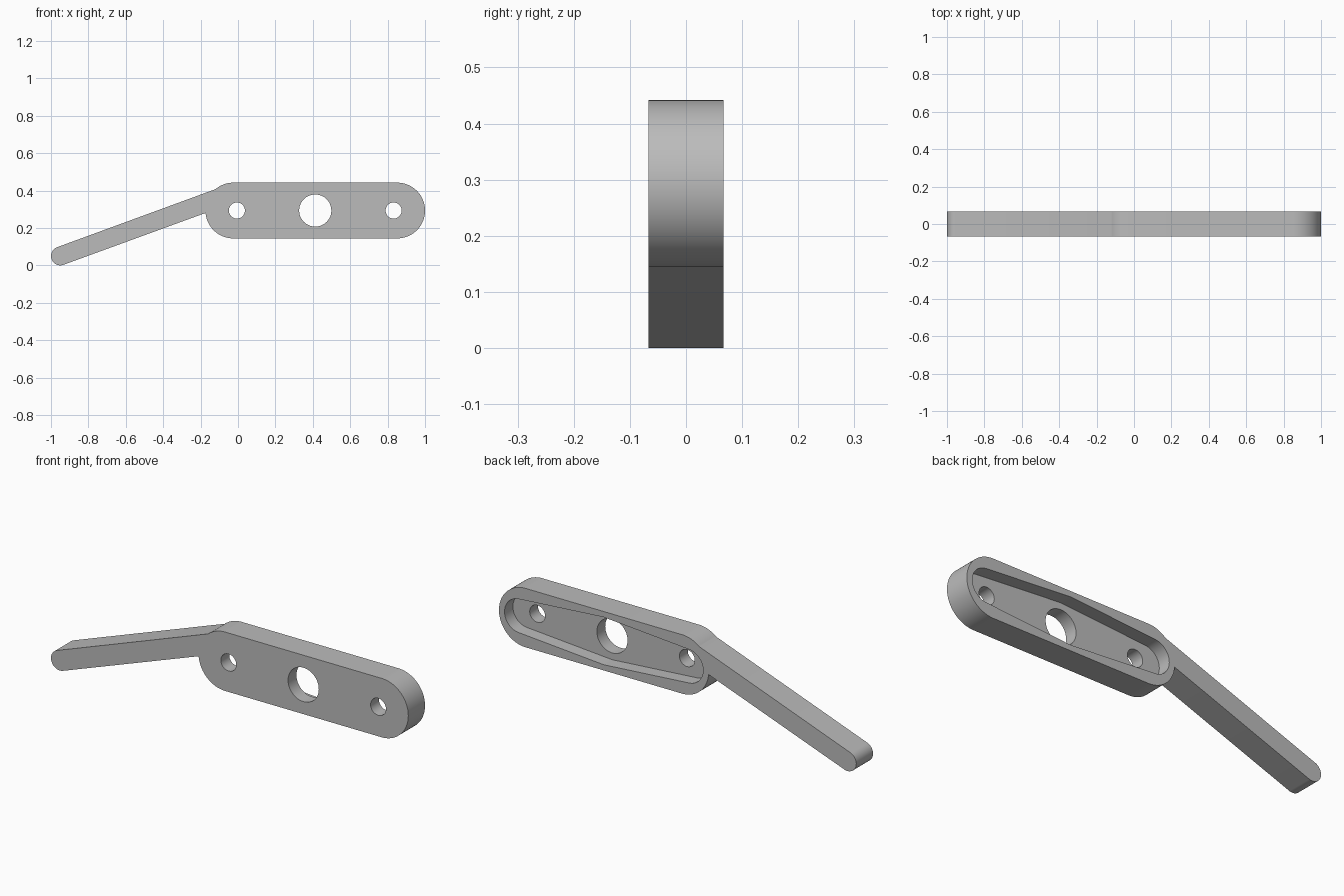
import bpy, bmesh
from math import sin, cos, asin, degrees, radians

if "Cube" in bpy.data.objects:
    bpy.data.objects.remove(bpy.data.objects["Cube"])

HALF = 0.067                      # half thickness
MID_X, MID_Z = 0.413, 0.293       # middle of the plate
END_R, END_D = 0.149, 0.438       # plate end radius, distance from the middle
HOLE_D = 0.419                    # spacing of the small holes


def arc(cx, cz, r, start, end, steps=24):
    angles = [radians(start + (end - start) * i / steps) for i in range(steps + 1)]
    return [(cx + r * cos(a), cz + r * sin(a)) for a in angles]


def prism(name, outline, y0, y1):
    bm = bmesh.new()
    face = bm.faces.new([bm.verts.new((x, y0, z)) for x, z in outline])
    new = bmesh.ops.extrude_face_region(bm, geom=[face])["geom"]
    verts = [v for v in new if isinstance(v, bmesh.types.BMVert)]
    bmesh.ops.translate(bm, verts=verts, vec=(0, y1 - y0, 0))
    bmesh.ops.recalc_face_normals(bm, faces=bm.faces)
    mesh = bpy.data.meshes.new(name)
    bm.to_mesh(mesh)
    bm.free()
    obj = bpy.data.objects.new(name, mesh)
    bpy.context.collection.objects.link(obj)
    return obj


def cut(target, cutter):
    mod = target.modifiers.new(cutter.name, "BOOLEAN")
    mod.operation, mod.solver, mod.object = "DIFFERENCE", "EXACT", cutter
    bpy.context.view_layer.objects.active = target
    bpy.ops.object.modifier_apply(modifier=mod.name)
    bpy.data.objects.remove(cutter)


# Rounded plate with the sloping arm in one outline
left_x, right_x = MID_X - END_D, MID_X + END_D
outline = (arc(right_x, MID_Z, END_R, -90, 90, 48)
           + arc(left_x, MID_Z, END_R, 90, 130)
           + arc(-0.95, 0.05, 0.05, 110, 290)
           + arc(left_x, MID_Z, END_R, 185, 270))
lever = prism("lever_plate", outline, -HALF, HALF)

# Shallow pocket in the back, widest at the middle
mid_r, tip_r, tip_d = 0.12, 0.085, 0.471
t = degrees(asin((mid_r - tip_r) / tip_d))
pocket = (arc(MID_X, MID_Z, mid_r, 90 - t, 90 + t, 4)
          + arc(MID_X - tip_d, MID_Z, tip_r, 90 + t, 270 - t)
          + arc(MID_X, MID_Z, mid_r, 270 - t, 270 + t, 4)
          + arc(MID_X + tip_d, MID_Z, tip_r, t - 90, 90 - t))
cut(lever, prism("pocket_cutter", pocket, 0, 0.2))

# Through holes
for dx, r in ((-HOLE_D, 0.043), (0, 0.086), (HOLE_D, 0.043)):
    ring = arc(MID_X + dx, MID_Z, r, 0, 360, 48)[:-1]
    cut(lever, prism("hole_cutter", ring, -0.2, 0.2))

# Plain grey finish
grey = bpy.data.materials.new("plain_grey")
grey.use_nodes = True
colour = (0.5, 0.5, 0.5, 1)
grey.diffuse_color = colour
grey.node_tree.nodes["Principled BSDF"].inputs["Base Color"].default_value = colour
lever.data.materials.clear()
lever.data.materials.append(grey)

bpy.ops.object.select_all(action="DESELECT")
lever.select_set(True)
bpy.context.view_layer.objects.active = lever
bpy.ops.object.shade_smooth_by_angle(angle=radians(25))
